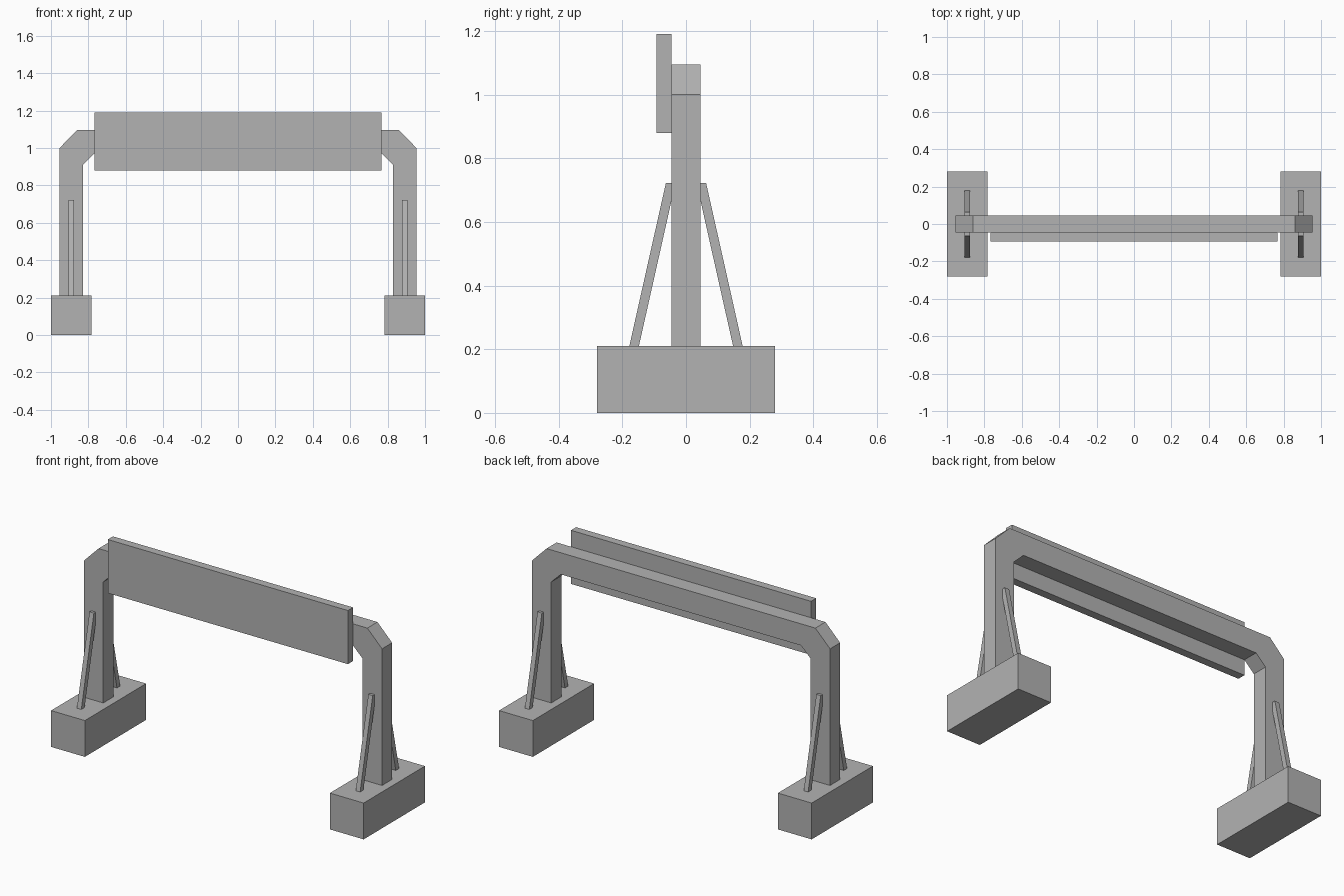
import bpy, bmesh

cube = bpy.data.objects.get("Cube")
if cube:
    bpy.data.objects.remove(cube, do_unlink=True)

grey = bpy.data.materials.new("plain_grey")
grey.use_nodes = True
colour = (0.45, 0.45, 0.45, 1)
grey.diffuse_color = colour
grey.node_tree.nodes["Principled BSDF"].inputs["Base Color"].default_value = colour


def prism(name, profile, axis, low, high):
    """Extrude a closed 2D profile along the x or y axis."""
    def place(a, b, depth):
        return (depth, a, b) if axis == "x" else (a, depth, b)

    bm = bmesh.new()
    face = bm.faces.new([bm.verts.new(place(a, b, low)) for a, b in profile])
    moved = bmesh.ops.extrude_face_region(bm, geom=[face])["geom"]
    shift = place(0, 0, high - low)
    bmesh.ops.translate(bm, vec=shift, verts=[v for v in moved if isinstance(v, bmesh.types.BMVert)])
    bmesh.ops.recalc_face_normals(bm, faces=bm.faces)
    mesh = bpy.data.meshes.new(name)
    bm.to_mesh(mesh)
    bm.free()
    mesh.materials.append(grey)
    obj = bpy.data.objects.new(name, mesh)
    bpy.context.collection.objects.link(obj)
    return obj


def rectangle(a0, a1, b0, b1):
    return [(a0, b0), (a1, b0), (a1, b1), (a0, b1)]


BASE_TOP = 0.21

# Gantry frame: two posts and a beam with chamfered corners
half = [(0.83, BASE_TOP), (0.954, BASE_TOP), (0.954, 1.0), (0.86, 1.095)]
inner = [(0.768, 0.97), (0.83, 0.91)]
left_side = [(-x, z) for x, z in reversed(half)]
left_inner = [(-x, z) for x, z in reversed(inner)]
prism("gantry_frame", half + left_side + left_inner + inner, "y", -0.046, 0.046)

# Sign board on the front of the beam
prism("sign_board", rectangle(-0.768, 0.768, 0.88, 1.19), "y", -0.093, -0.046)

for side, s in (("left", 1), ("right", -1)):
    # Foundation block
    prism(side + "_base", rectangle(-0.28, 0.28, 0, BASE_TOP), "x", s * 0.784, s * 1.0)
    # Slanted braces in front of and behind the post
    for end, e in (("front", -1), ("back", 1)):
        profile = [(e * 0.178, BASE_TOP), (e * 0.148, BASE_TOP), (e * 0.033, 0.723), (e * 0.063, 0.723)]
        prism(f"{side}_{end}_brace", profile, "x", s * 0.878, s * 0.906)
